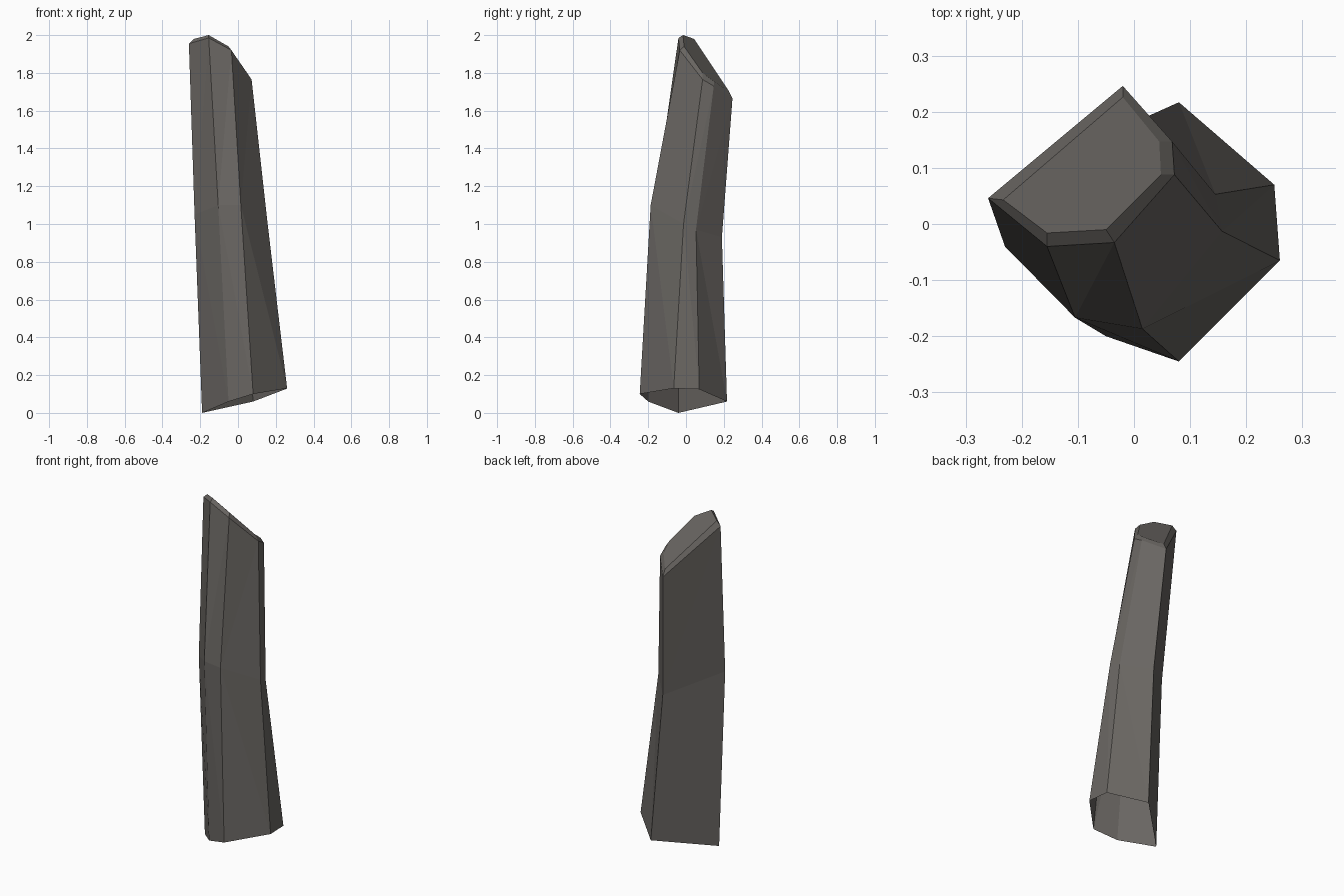
import bpy, bmesh

# Six-sided rock pillar: tilted rings, lofted upward, open at the base
rings = [
    # base rim
    [(0.08, -0.245, 0.10), (0.26, -0.065, 0.13), (0.25, 0.07, 0.125),
     (0.08, 0.217, 0.06), (-0.19, -0.04, 0.0), (-0.05, -0.20, 0.06)],
    # waist where the pillar bends
    [(0.015, -0.187, 1.10), (0.157, -0.013, 1.0), (0.145, 0.053, 0.97),
     (0.02, 0.19, 0.93), (-0.23, -0.04, 1.05), (-0.105, -0.167, 1.10)],
    # shoulder under the slanted cap
    [(-0.035, -0.033, 1.92), (0.072, 0.088, 1.765), (0.068, 0.147, 1.73),
     (-0.02, 0.246, 1.665), (-0.26, 0.046, 1.955), (-0.155, -0.04, 1.985)],
    # chamfered cap edge
    [(-0.05, -0.01, 1.94), (0.048, 0.088, 1.80), (0.045, 0.147, 1.755),
     (-0.02, 0.226, 1.705), (-0.233, 0.043, 1.98), (-0.155, -0.016, 2.0)],
]

stone = bpy.data.materials.new("dark grey stone")
stone.diffuse_color = (0.14, 0.13, 0.12, 1)

bm = bmesh.new()
loops = [[bm.verts.new(p) for p in ring] for ring in rings]

# Side walls, split so the bent facets stay flat
for level, (low, high) in enumerate(zip(loops, loops[1:])):
    for i in range(6):
        j = (i + 1) % 6
        a, b, c, d = low[i], low[j], high[j], high[i]
        if level == 0:
            bm.faces.new((a, b, d))
            bm.faces.new((b, c, d))
        elif level == 1:
            bm.faces.new((a, b, c))
            bm.faces.new((a, c, d))
        else:
            bm.faces.new((a, b, c, d))

# Slanted top
bm.faces.new(loops[-1])

mesh = bpy.data.meshes.new("rock_pillar")
bm.to_mesh(mesh)
bm.free()
mesh.materials.append(stone)
pillar = bpy.data.objects.new("rock_pillar", mesh)
bpy.context.collection.objects.link(pillar)
